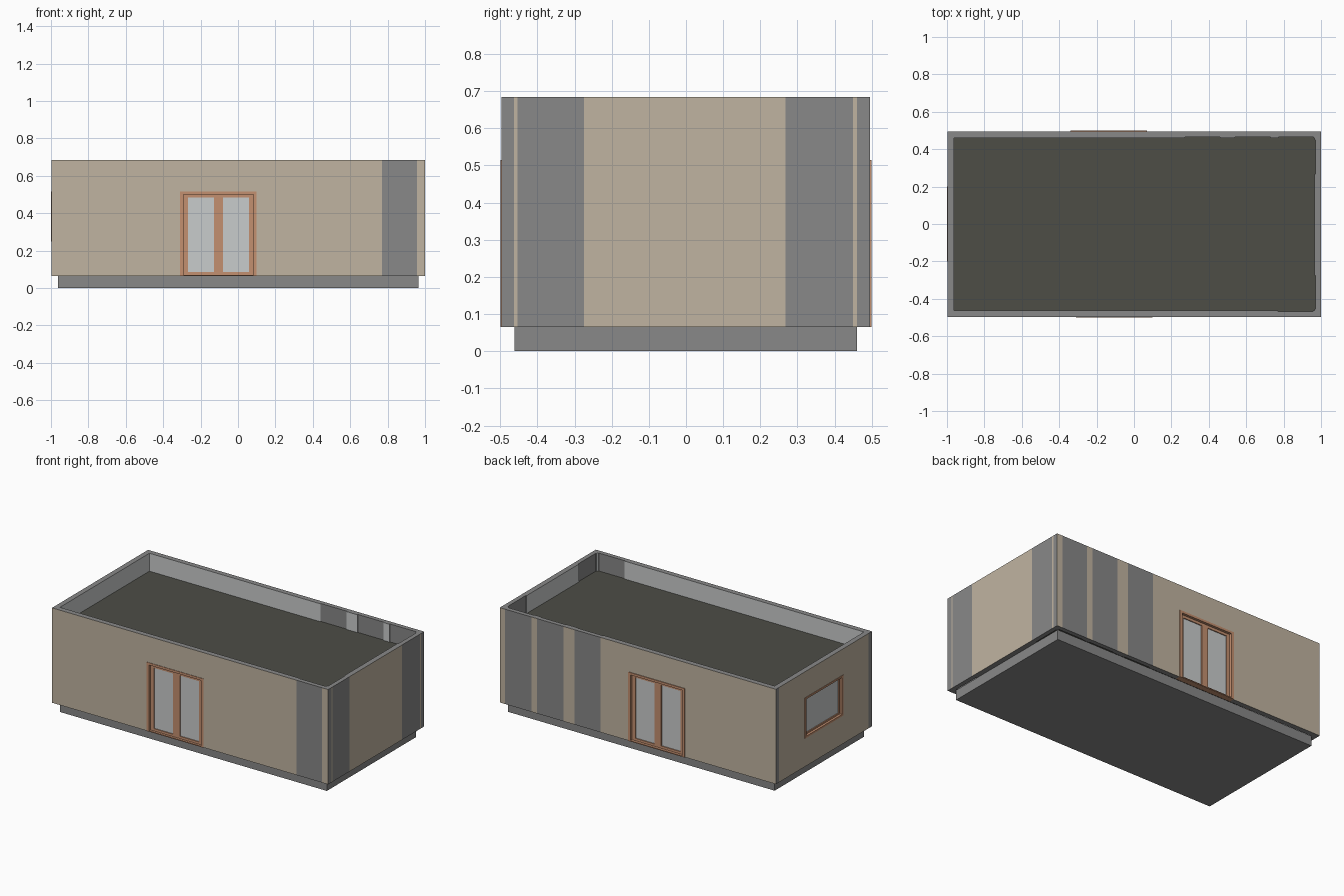
import bpy, bmesh

if "Cube" in bpy.data.objects:
    bpy.data.objects.remove(bpy.data.objects["Cube"])


def material(name, rgb):
    m = bpy.data.materials.new(name)
    lin = [((c / 255 + 0.055) / 1.055) ** 2.4 for c in rgb]
    m.diffuse_color = (*lin, 1)
    m.use_nodes = True
    m.node_tree.nodes["Principled BSDF"].inputs["Base Color"].default_value = m.diffuse_color
    return m


BEIGE = material("beige_plaster", (192, 180, 161))
GREY = material("grey_concrete", (136, 136, 136))
LIGHT = material("pale_grey", (201, 204, 204))
WOOD = material("orange_wood", (196, 144, 112))
DARK = material("dark_roofing", (77, 77, 70))

Z0, Z1 = 0.065, 0.685      # wall bottom and top
T = 0.034                  # wall thickness
X0, X1, Y0, Y1 = -0.997, 1.0, -0.497, 0.495

# Each wall maps (along, depth inward, height) to world space
SIDES = {
    "front": lambda u, d, z: (u, Y0 + d, z),
    "back": lambda u, d, z: (u, Y1 - d, z),
    "left": lambda u, d, z: (X0 + d, u, z),
    "right": lambda u, d, z: (X1 - d, u, z),
}


def finish(name, bm, mats):
    bmesh.ops.remove_doubles(bm, verts=bm.verts[:], dist=1e-5)
    bmesh.ops.recalc_face_normals(bm, faces=bm.faces[:])
    me = bpy.data.meshes.new(name)
    bm.to_mesh(me)
    bm.free()
    for m in mats:
        me.materials.append(m)
    ob = bpy.data.objects.new(name, me)
    bpy.context.collection.objects.link(ob)
    return ob


def add_box(bm, place, u, d, z):
    r = bmesh.ops.create_cube(bm, size=1)
    for v in r["verts"]:
        v.co = place(*(a[0] if c < 0 else a[1] for a, c in zip((u, d, z), v.co)))


def box(name, mat, u, d, z, place=lambda x, y, z: (x, y, z)):
    bm = bmesh.new()
    add_box(bm, place, u, d, z)
    return finish(name, bm, [mat])


def ring(name, mat, place, u, z, d, side, bottom, top):
    """Rectangular frame made of two stiles and two rails."""
    bm = bmesh.new()
    add_box(bm, place, (u[0], u[0] + side), d, z)
    add_box(bm, place, (u[1] - side, u[1]), d, z)
    inner = (u[0] + side, u[1] - side)
    add_box(bm, place, inner, d, (z[0], z[0] + bottom))
    add_box(bm, place, inner, d, (z[1] - top, z[1]))
    return finish(name, bm, [mat])


def wall(side, span, columns, hole):
    """Wall as a grid of cells, leaving gaps for columns and the opening."""
    place = SIDES[side]
    gaps = [(a, b, Z0, Z1) for a, b in columns] + ([hole] if hole else [])
    us = sorted({*span, *(v for g in gaps for v in g[:2])})
    zs = sorted({Z0, Z1, *(v for g in gaps for v in g[2:])})

    def solid(i, j):
        if not (0 <= i < len(us) - 1 and 0 <= j < len(zs) - 1):
            return False
        u, z = (us[i] + us[i + 1]) / 2, (zs[j] + zs[j + 1]) / 2
        return not any(a < u < b and c < z < e for a, b, c, e in gaps)

    bm = bmesh.new()

    def face(pts, mat):
        bm.faces.new([bm.verts.new(place(*p)) for p in pts]).material_index = mat

    for i in range(len(us) - 1):
        for j in range(len(zs) - 1):
            if not solid(i, j):
                continue
            a, b, c, e = us[i], us[i + 1], zs[j], zs[j + 1]
            for d, mat in ((0, 0), (T, 1)):     # outside beige, inside pale
                face([(a, d, c), (b, d, c), (b, d, e), (a, d, e)], mat)
            for di, u in ((-1, a), (1, b)):     # cut edges grey
                if not solid(i + di, j):
                    face([(u, 0, c), (u, T, c), (u, T, e), (u, 0, e)], 2)
            for dj, z in ((-1, c), (1, e)):
                if not solid(i, j + dj):
                    face([(a, 0, z), (b, 0, z), (b, T, z), (a, T, z)], 2)
    finish(side + "_wall", bm, [BEIGE, LIGHT, GREY])

    # Concrete columns, slightly thinner than the wall
    for k, c in enumerate(columns):
        box(f"{side}_column_{k + 1}", GREY, c, (0, T - 0.005), (Z0, Z1), place)


def glazing(name, side, u, z, proud, frame, sash, panes):
    """Outer frame, recessed sashes and glass. frame/sash = side, bottom, top."""
    place = SIDES[side]
    ring(name + "_frame", WOOD, place, u, z, (-proud, T), *frame)
    a, b = u[0] + frame[0], u[1] - frame[0]
    zi = (z[0] + frame[1], z[1] - frame[2])
    w = (b - a) / panes
    for k in range(panes):
        su = (a + k * w, a + (k + 1) * w)
        ring(f"{name}_sash_{k + 1}", WOOD, place, su, zi, (0.012, 0.03), *sash)
        box(f"{name}_glass_{k + 1}", LIGHT, (su[0] + sash[0], su[1] - sash[0]),
            (0.018, 0.024), (zi[0] + sash[1], zi[1] - sash[2]), place)


# Foundation and recessed flat roof
box("foundation", GREY, (-0.963, 0.966), (-0.462, 0.46), (0, Z0))
box("roof_slab", DARK, (X0 + T - 0.005, X1 - T + 0.005),
    (Y0 + T - 0.005, Y1 - T + 0.005), (0.53, 0.568))

# Walls with columns and openings
front_door, back_door = (-0.31, 0.10), (-0.34, 0.07)
window_u, window_z = (-0.2, 0.2), (0.25, 0.515)
door_z = (Z0, 0.515)
wall("front", (X0, X1), [(0.77, 0.957)], (*front_door, *door_z))
wall("back", (X0, X1), [(0.272, 0.461), (0.541, 0.73), (0.772, 0.961)],
     (*back_door, *door_z))
inner_y = (Y0 + T, Y1 - T)
wall("left", inner_y, [], (*window_u, *window_z))
wall("right", inner_y, [(-0.454, -0.275), (0.268, 0.45)], None)

# Double doors and side window
for side, u, proud in (("front", front_door, 0.003), ("back", back_door, 0.005)):
    glazing(side + "_door", side, u, door_z, proud,
            (0.018, 0.006, 0.015), (0.024, 0.015, 0.017), 2)
glazing("side_window", "left", window_u, window_z, 0.003,
        (0.016, 0.012, 0.012), (0.012, 0.01, 0.01), 1)
